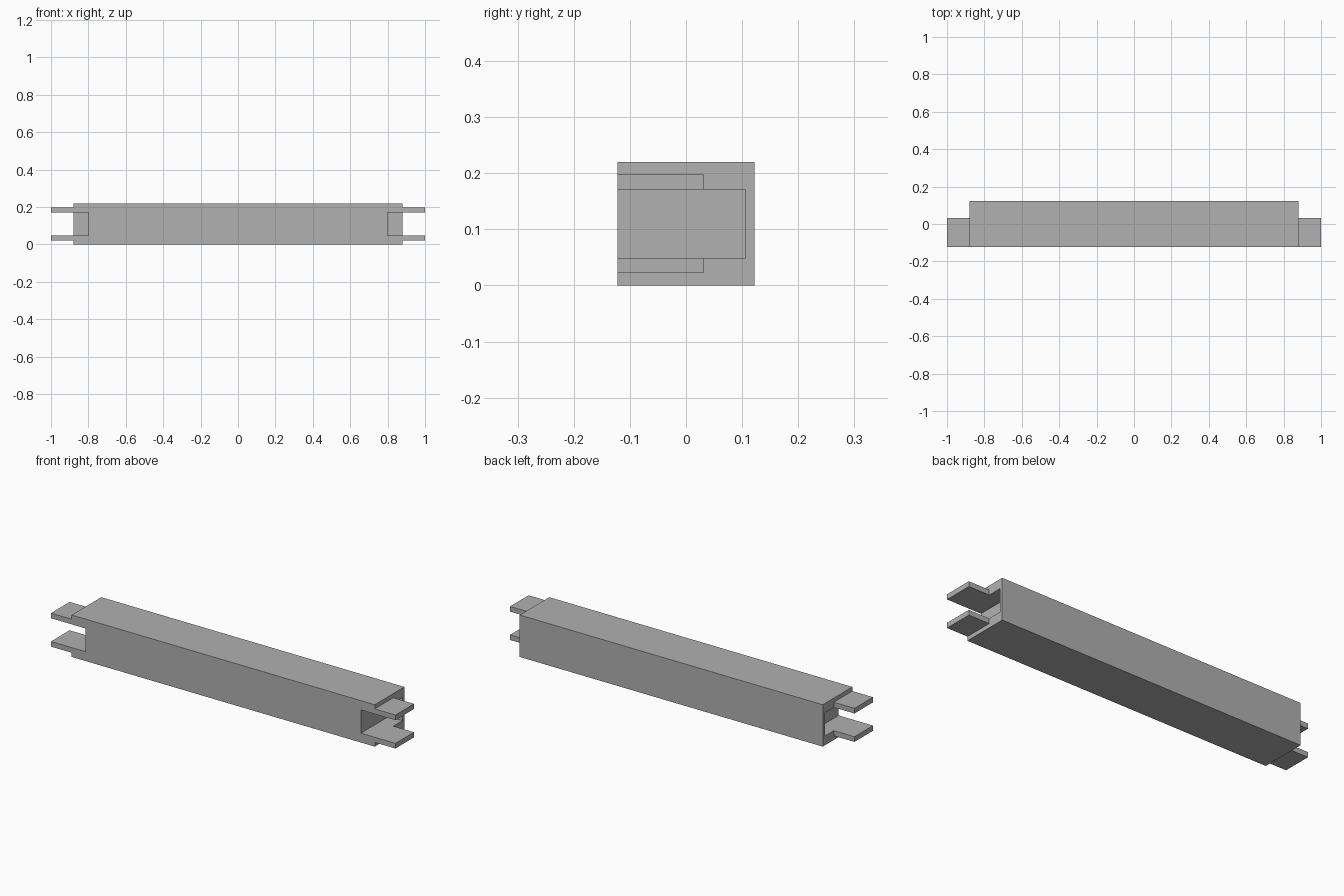
import bpy

cube = bpy.data.objects.get("Cube")
if cube:
    bpy.data.objects.remove(cube, do_unlink=True)

grey = bpy.data.materials.new("plain grey")
grey.use_nodes = True
colour = (0.44, 0.44, 0.44, 1)
grey.diffuse_color = colour
grey.node_tree.nodes["Principled BSDF"].inputs["Base Color"].default_value = colour


def box(name, low, high):
    """Axis-aligned box between two corners."""
    bpy.ops.mesh.primitive_cube_add(size=1)
    obj = bpy.context.object
    obj.name = name
    for v in obj.data.vertices:
        v.co = [h if c > 0 else l for c, l, h in zip(v.co, low, high)]
    obj.data.materials.append(grey)
    return obj


LENGTH, DEPTH, HEIGHT = 0.88, 0.1225, 0.22   # half length, half depth, full height
SLOT_LOW, SLOT_HIGH = 0.049, 0.171           # slot floor and ceiling
THICK = 0.027                                # tongue thickness

# Beam with an open slot at each end
beam = box("beam", (-LENGTH, -DEPTH, 0), (LENGTH, DEPTH, HEIGHT))
for side, sign in (("left", 1), ("right", -1)):
    inner, outer = sorted((sign * 0.80, sign * 1.1))
    cutter = box(side + "_slot_cutter", (inner, -0.2, SLOT_LOW), (outer, 0.106, SLOT_HIGH))
    cutter.hide_render = True
    cut = beam.modifiers.new(side + " slot", "BOOLEAN")
    cut.operation = "DIFFERENCE"
    cut.solver = "EXACT"
    cut.object = cutter
    bpy.context.view_layer.objects.active = beam
    bpy.ops.object.modifier_apply(modifier=cut.name)
    bpy.data.objects.remove(cutter, do_unlink=True)

    # Two flat tongues flush with the slot floor and ceiling
    start, end = sorted((sign * LENGTH, sign * 1.0))
    for level, z in (("lower", SLOT_LOW - THICK), ("upper", SLOT_HIGH)):
        box(f"{side}_{level}_tongue", (start, -DEPTH, z), (end, 0.031, z + THICK))
